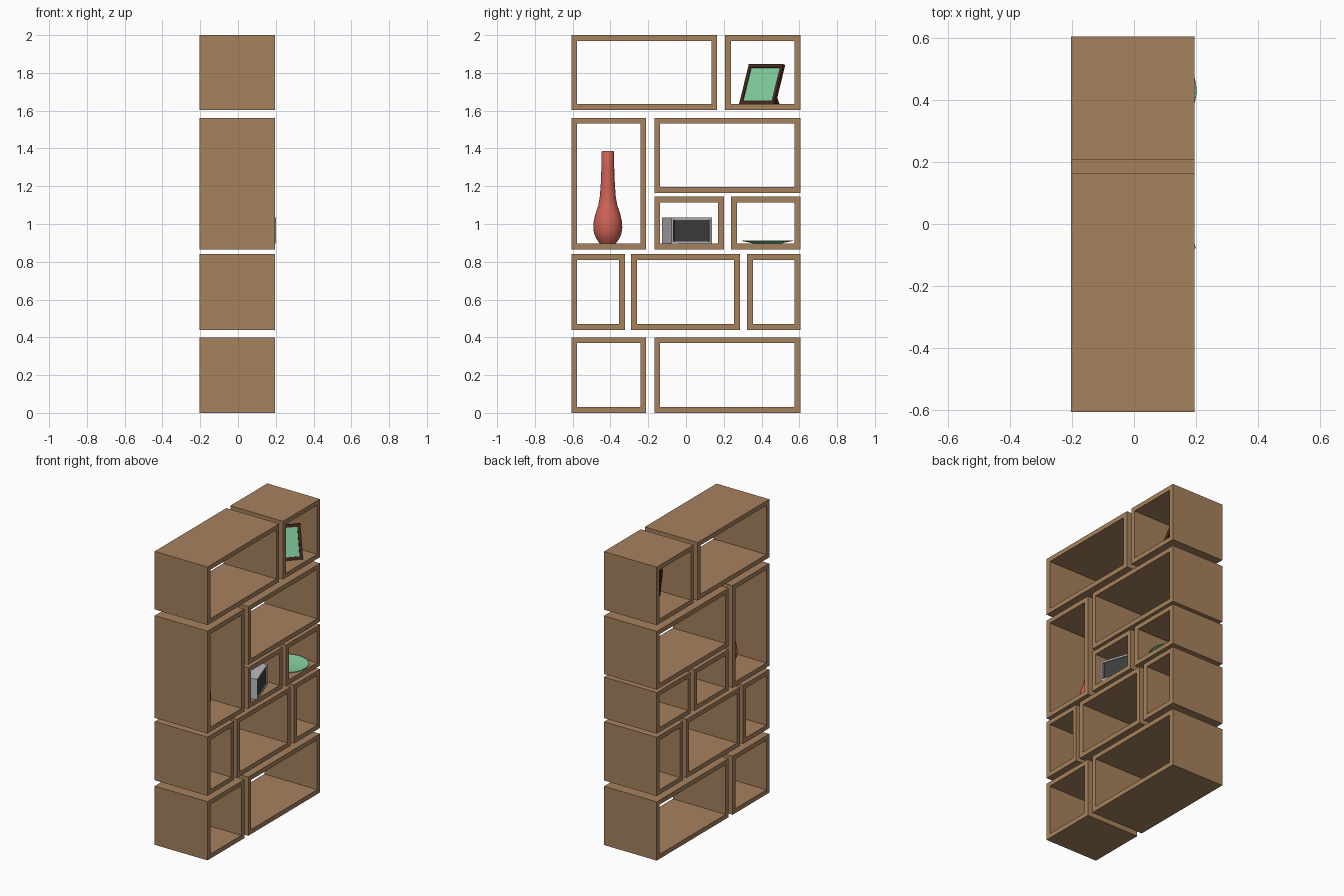
import bpy, bmesh, math
from mathutils import Matrix, Vector

if "Cube" in bpy.data.objects:
    bpy.data.objects.remove(bpy.data.objects["Cube"])


def material(name, rgb):
    m = bpy.data.materials.new(name)
    m.diffuse_color = (*rgb, 1)
    m.use_nodes = True
    m.node_tree.nodes["Principled BSDF"].inputs["Base Color"].default_value = m.diffuse_color
    return m


wood = material("wood", (0.38, 0.22, 0.11))
red = material("red_glaze", (0.62, 0.12, 0.09))
green = material("green", (0.23, 0.63, 0.35))
dark_wood = material("dark_wood", (0.055, 0.02, 0.012))
grey = material("light_grey", (0.5, 0.5, 0.52))
black = material("dark_grey", (0.05, 0.05, 0.05))


def finish(name, bm, mat, matrix=Matrix(), smooth=False):
    bmesh.ops.recalc_face_normals(bm, faces=bm.faces)
    me = bpy.data.meshes.new(name)
    bm.to_mesh(me)
    bm.free()
    ob = bpy.data.objects.new(name, me)
    bpy.context.collection.objects.link(ob)
    ob.matrix_world = matrix
    me.materials.append(mat)
    if smooth:
        bpy.ops.object.select_all(action='DESELECT')
        ob.select_set(True)
        bpy.context.view_layer.objects.active = ob
        bpy.ops.object.shade_smooth_by_angle(angle=math.radians(40))
    return ob


def tube(name, x0, x1, y0, y1, z0, z1, t, mat, matrix=Matrix()):
    """Rectangular frame open along x, with walls of thickness t."""
    bm = bmesh.new()
    loops = []
    for x, i in ((x0, 0), (x1, 0), (x1, t), (x0, t)):
        loops.append([bm.verts.new((x, y, z)) for y, z in (
            (y0 + i, z0 + i), (y1 - i, z0 + i), (y1 - i, z1 - i), (y0 + i, z1 - i))])
    for k in range(4):
        a, b = loops[k], loops[(k + 1) % 4]
        for j in range(4):
            n = (j + 1) % 4
            bm.faces.new((a[j], a[n], b[n], b[j]))
    return finish(name, bm, mat, matrix)


def box(name, x0, x1, y0, y1, z0, z1, mat, matrix=Matrix()):
    bm = bmesh.new()
    bmesh.ops.create_cube(bm, size=1)
    bmesh.ops.scale(bm, vec=(x1 - x0, y1 - y0, z1 - z0), verts=bm.verts)
    bmesh.ops.translate(bm, vec=((x0 + x1) / 2, (y0 + y1) / 2, (z0 + z1) / 2), verts=bm.verts)
    return finish(name, bm, mat, matrix)


def lathe(name, profile, loc, mat, steps=32):
    bm = bmesh.new()
    vs = [bm.verts.new((r, 0, z)) for r, z in profile]
    es = [bm.edges.new(p) for p in zip(vs, vs[1:])]
    bmesh.ops.spin(bm, geom=vs + es, cent=(0, 0, 0), axis=(0, 0, 1),
                   angle=2 * math.pi, steps=steps)
    bmesh.ops.remove_doubles(bm, verts=bm.verts, dist=1e-5)
    return finish(name, bm, mat, Matrix.Translation(loc), True)


# Shelf boxes: y0, y1, z0, z1
cells = [
    (-.607, -.211, 0, .4), (-.168, .605, 0, .4),
    (-.607, -.323, .44, .84), (-.29, .286, .44, .84), (.324, .605, .44, .84),
    (-.607, -.211, .865, 1.562), (-.168, .2, .865, 1.145), (.239, .605, .865, 1.145),
    (-.168, .605, 1.165, 1.562),
    (-.607, .165, 1.604, 2), (.207, .605, 1.604, 2),
]
for i, c in enumerate(cells):
    tube(f"shelf_box_{i + 1}", -.203, .195, *c, .031, wood)

# Vase with an open neck
lathe("vase", [(0, 0), (.042, 0), (.06, .025), (.072, .052), (.077, .085), (.074, .122),
               (.065, .16), (.051, .2), (.042, .25), (.037, .32), (.034, .4), (.033, .485),
               (.03, .49), (.026, .485), (.027, .4), (.028, .3), (0, .28)],
      (-.005, -.414, .896), red)

# Shallow plate
lathe("plate", [(0, 0), (.075, 0), (.08, .003), (.135, .014), (.134, .017),
                (.078, .006), (0, .005)], (.067, .431, .896), green, 48)

# Small box-shaped clock, turned on its shelf
turn = Matrix.Translation((.2, -.078, .896)) @ Matrix.Rotation(math.radians(19), 4, 'Z')
tube("clock_rim", -.02, 0, 0, .229, 0, .138, .012, grey, turn)
box("clock_body", -.148, -.0195, 0, .229, 0, .138, grey, turn)
box("clock_face", -.0195, -.005, .02, .209, .0115, .1265, black, turn)

# Picture frame leaning back, turned towards the room
base = Matrix.Translation((.084, .3725, 1.636)) @ Matrix.Rotation(math.radians(-42), 4, 'Z')
lean = base @ Matrix.Rotation(math.radians(-20), 4, 'Y')
tube("picture_frame", -.016, 0, -.123, .123, 0, .224, .02, dark_wood, lean)
box("picture", -.012, -.005, -.104, .104, .019, .205, green, lean)
box("picture_back", -.015, -.0121, -.104, .104, .019, .205, dark_wood, lean)

# Picture stand: a wedge strut behind the frame
bm = bmesh.new()
sides = [[bm.verts.new((x, y, z)) for x, z in ((-.15, 0), (-.135, 0), (-.052, .11), (-.067, .15))]
         for y in (-.03, .03)]
bm.faces.new(sides[0])
bm.faces.new(sides[1])
for j in range(4):
    n = (j + 1) % 4
    bm.faces.new((sides[0][j], sides[0][n], sides[1][n], sides[1][j]))
finish("picture_stand", bm, dark_wood, base)
